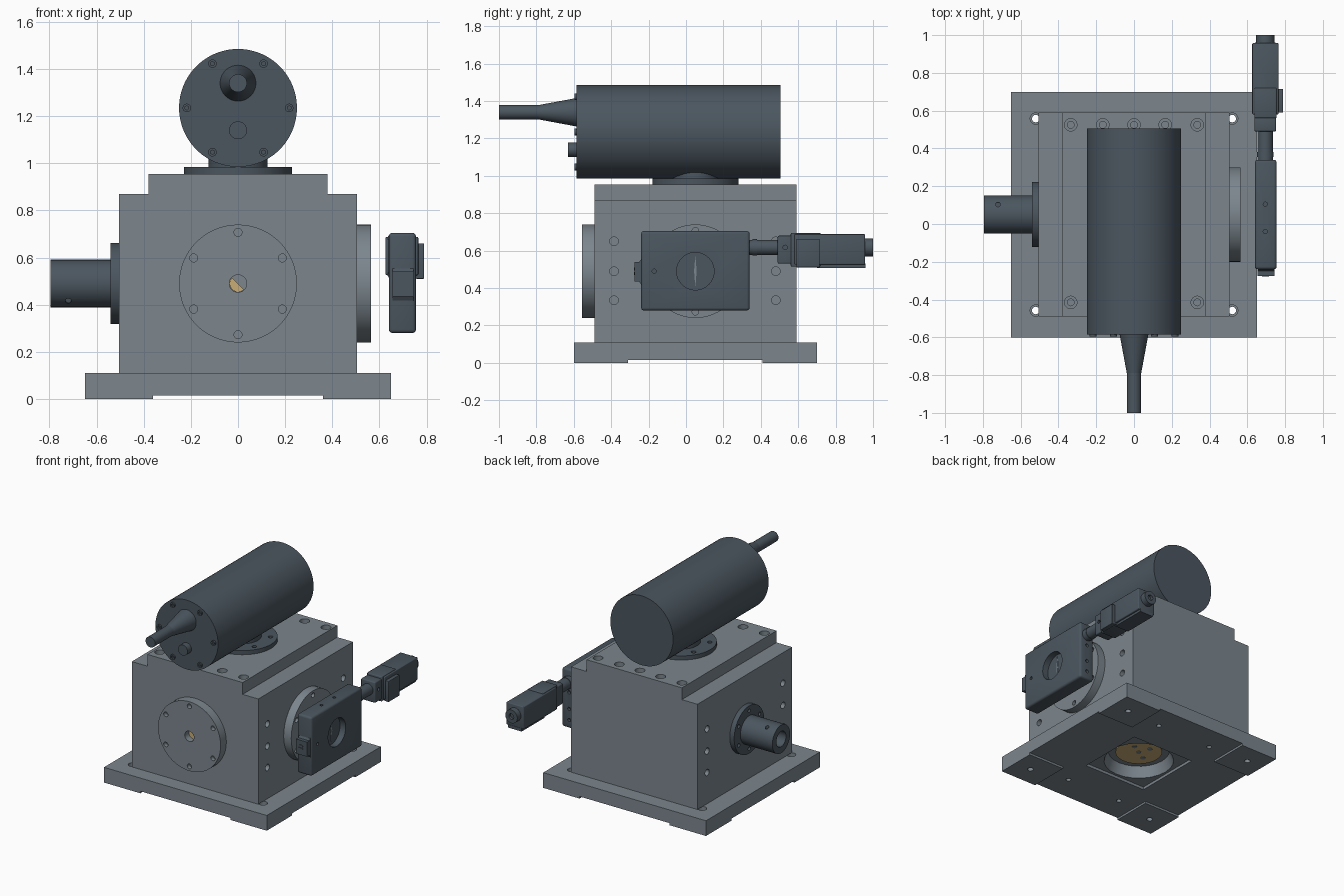
import bpy, bmesh
from math import sin, cos, radians
from mathutils import Vector, Matrix

if "Cube" in bpy.data.objects:
    bpy.data.objects.remove(bpy.data.objects["Cube"])


def material(name, rgb):
    m = bpy.data.materials.new(name)
    m.use_nodes = True
    m.diffuse_color = (*rgb, 1)
    m.node_tree.nodes["Principled BSDF"].inputs["Base Color"].default_value = (*rgb, 1)
    return m


GREY = material("light grey metal", (0.20, 0.24, 0.27))
DARK = material("dark slate metal", (0.07, 0.093, 0.114))
GOLD = material("gold", (0.58, 0.42, 0.18))
parts = []


def finish(name, bm, mat):
    bmesh.ops.recalc_face_normals(bm, faces=bm.faces)
    mesh = bpy.data.meshes.new(name)
    bm.to_mesh(mesh)
    bm.free()
    ob = bpy.data.objects.new(name, mesh)
    bpy.context.collection.objects.link(ob)
    if mat:
        mesh.materials.append(mat)
        parts.append(ob)
    return ob


def rod(name, a, b, r, mat=None, r2=None, seg=64):
    """Cylinder or cone from point a to point b."""
    a, b = Vector(a), Vector(b)
    d = b - a
    turn = Vector((0, 0, 1)).rotation_difference(d).to_matrix().to_4x4()
    bm = bmesh.new()
    bmesh.ops.create_cone(bm, cap_ends=True, segments=seg, radius1=r,
                          radius2=r if r2 is None else r2, depth=d.length,
                          matrix=Matrix.Translation((a + b) / 2) @ turn)
    return finish(name, bm, mat)


def box(name, lo, hi, mat=None, bevel=0):
    lo, hi = Vector(lo), Vector(hi)
    bm = bmesh.new()
    bmesh.ops.create_cube(bm, size=1, matrix=Matrix.Translation((lo + hi) / 2)
                          @ Matrix.Diagonal((*(hi - lo), 1)))
    if bevel:
        bmesh.ops.bevel(bm, geom=bm.edges[:], offset=bevel, segments=3,
                        profile=0.5, affect='EDGES')
    return finish(name, bm, mat)


def prism(name, pts, axis, lo, hi, mat):
    """Extrude an outline along x or y."""
    place = (lambda u, v: (lo, u, v)) if axis == 'x' else (lambda u, v: (u, lo, v))
    move = (hi - lo, 0, 0) if axis == 'x' else (0, hi - lo, 0)
    bm = bmesh.new()
    face = bm.faces.new([bm.verts.new(place(*p)) for p in pts])
    new = bmesh.ops.extrude_face_region(bm, geom=[face])["geom"]
    bmesh.ops.translate(bm, vec=move, verts=[v for v in new if isinstance(v, bmesh.types.BMVert)])
    return finish(name, bm, mat)


def cut(ob, *cutters):
    for c in cutters:
        c.hide_render = True
        mod = ob.modifiers.new("cut", 'BOOLEAN')
        mod.operation, mod.solver, mod.object = 'DIFFERENCE', 'EXACT', c
        bpy.context.view_layer.objects.active = ob
        bpy.ops.object.modifier_apply(modifier=mod.name)
        bpy.data.objects.remove(c)


def hole(a, b, r, r2=None):
    return rod("cutter", a, b, r, r2=r2, seg=24)


def ring(r, start=90):
    return [(r * cos(radians(start + 60 * k)), r * sin(radians(start + 60 * k))) for k in range(6)]


CY, CZ = 0.05, 0.49          # shared centre line of the housing
SIGNS = [(sx, sy) for sx in (-1, 1) for sy in (-1, 1)]

# Base plate with corner feet, mounting holes and a tapered opening below
base = box("base_plate", (-0.65, CY - 0.65, 0), (0.65, CY + 0.65, 0.11), GREY)
cut(base,
    box("cutter", (-0.36, -1, -0.1), (0.36, 1, 0.015)),
    box("cutter", (-1, CY - 0.36, -0.1), (1, CY + 0.36, 0.015)),
    box("cutter", (-0.25, CY - 0.25, -0.1), (0.25, CY + 0.25, 0.035)),
    hole((0, CY, 0.03), (0, CY, 0.2), 0.235, 0.17))
for sx, sy in SIGNS:
    x, y = 0.52 * sx, CY + 0.508 * sy
    cut(base, hole((x, y, -0.1), (x, y, 0.2), 0.02),
        hole((x, y, 0.07), (x, y, 0.2), 0.03),
        hole((0.22 * sx, CY + 0.47 * sy, -0.1), (0.22 * sx, CY + 0.47 * sy, 0.06), 0.017))
rod("bottom_mirror", (0, CY, 0.101), (0, CY, 0.111), 0.155, GOLD)
for i, (x, y) in enumerate([(0, 0), (0.07, 0.04), (-0.07, -0.04), (-0.03, 0.08)]):
    rod(f"bottom_mirror_stud_{i}", (x, CY + y, 0.097), (x, CY + y, 0.102), 0.016, GREY, seg=20)

# Stepped housing with bolt holes on top and on both sides
half = [(0.505, 0.11), (0.505, 0.87), (0.38, 0.87), (0.38, 0.955)]
housing = prism("housing", half + [(-x, z) for x, z in reversed(half)], 'y',
                CY - 0.54, CY + 0.54, GREY)
for y in (-0.415, 0.525):
    for x in (-0.335, -0.165, 0, 0.165, 0.335):
        cut(housing, hole((x, y, 0.92), (x, y, 1), 0.033),
            hole((x, y, 0.86), (x, y, 0.925), 0.018))
for side in (-1, 1):
    for y in (-0.385, 0.48):
        for z in (0.335, 0.49, 0.65):
            cut(housing, hole((side * 0.45, y, z), (side * 0.6, y, z), 0.023))

# Front and side round covers
front = rod("front_cover", (0, -0.49, CZ), (0, -0.555, CZ), 0.25, GREY)
side = rod("side_cover", (0.505, CY, CZ), (0.565, CY, CZ), 0.25, GREY)
cut(front, hole((0, -0.6, CZ), (0, -0.50, CZ), 0.037))
cut(side, hole((0.52, CY, CZ), (0.6, CY, CZ), 0.06))
for u, v in ring(0.217):
    cut(front, hole((u, -0.6, CZ + v), (u, -0.525, CZ + v), 0.017))
    cut(side, hole((0.535, CY + u, CZ + v), (0.6, CY + u, CZ + v), 0.017))
arc = [(0.036 * cos(radians(a)), CZ + 0.036 * sin(radians(a))) for a in range(-225, -44 + 180, 20)
       if a <= -45]
prism("window_mirror", arc, 'y', -0.509, -0.501, GOLD)

# Left output flange and hollow shaft
flange = rod("shaft_flange", (-0.505, CY, CZ), (-0.54, CY, CZ), 0.172, DARK)
for u, v in ring(0.137):
    cut(flange, hole((-0.52, CY + u, CZ + v), (-0.6, CY + u, CZ + v), 0.013))
shaft = rod("output_shaft", (-0.53, CY, CZ), (-0.795, CY, CZ), 0.101, DARK)
cut(shaft, hole((-0.56, CY, CZ), (-0.9, CY, CZ), 0.055),
    hole((-0.72, 0.103, 0.54), (-0.72, 0.103, 0.7), 0.012),
    hole((-0.72, -0.1, 0.40), (-0.72, 0.0, 0.42), 0.012))

# Cylinder unit on its round mount
mount = rod("cylinder_mount", (0, CY, 0.955), (0, CY, 0.985), 0.23, DARK)
for u, v in ring(0.185):
    cut(mount, hole((u, CY + v, 0.965), (u, CY + v, 1), 0.016))
rod("cylinder_neck", (0, CY, 0.98), (0, CY, 1.08), 0.125, DARK)
MZ = 1.235
rod("main_cylinder", (0, -0.585, MZ), (0, 0.505, MZ), 0.25, DARK, seg=96)
for i, (u, v) in enumerate(ring(0.217, 0)):
    bolt = rod(f"cylinder_bolt_{i}", (u, -0.58, MZ + v), (u, -0.596, MZ + v), 0.018, DARK, seg=24)
    cut(bolt, rod("cutter", (u, -0.588, MZ + v), (u, -0.62, MZ + v), 0.009, seg=6))
rod("cylinder_button", (0, -0.58, 1.14), (0, -0.63, 1.14), 0.038, DARK)
rod("cable_sleeve", (0, -0.58, 1.34), (0, -0.79, 1.34), 0.077, DARK, r2=0.038)
rod("cable", (0, -0.785, 1.34), (0, -1, 1.34), 0.038, DARK)

# Shutter housing with round aperture and front tab
shutter = box("shutter_housing", (0.64, -0.24, 0.28), (0.755, 0.34, 0.705), DARK, bevel=0.015)
cut(shutter, rod("cutter", (0.71, CY, CZ), (0.8, CY, CZ), 0.1),
    rod("cutter", (0.6, CY, CZ), (0.695, CY, CZ), 0.1),
    hole((0.735, -0.17, CZ), (0.8, -0.17, CZ), 0.011))
for y in (-0.04, 0.105):
    cut(shutter, hole((0.695, y, 0.69), (0.695, y, 0.75), 0.011))
for z in (0.34, 0.42, 0.54):
    cut(shutter, hole((0.695, 0.32, z), (0.695, 0.4, z), 0.012))
slit = [(-0.085, 0), (0, 0.007), (0.085, 0), (0, -0.007)]
prism("shutter_slit", [(CY + v, CZ + u) for u, v in slit], 'x', 0.708, 0.713, GREY)
prism("shutter_tab", [(-0.235, 0.41), (-0.25, 0.435), (-0.275, 0.435), (-0.275, 0.54),
                      (-0.25, 0.54), (-0.235, 0.56)], 'x', 0.655, 0.745, DARK)
screw = rod("shutter_tab_screw", (0.695, -0.27, CZ), (0.695, -0.279, CZ), 0.019, DARK, seg=24)
cut(screw, box("cutter", (0.67, -0.29, CZ - 0.003), (0.72, -0.275, CZ + 0.003)))

# Actuator behind the shutter
AX, AZ = 0.695, 0.617
rod("actuator_rod", (AX, 0.33, AZ), (AX, 0.50, AZ), 0.041, DARK, seg=32)
rod("actuator_rod_ring", (AX, 0.355, AZ), (AX, 0.38, AZ), 0.044, DARK, seg=32)
collar = box("actuator_collar", (0.637, 0.49, 0.53), (0.752, 0.57, 0.68), DARK, bevel=0.008)
cut(collar, hole((0.74, 0.53, AZ), (0.8, 0.53, AZ), 0.012))
box("actuator_block", (0.637, 0.56, 0.515), (0.755, 0.72, 0.695), DARK, bevel=0.006)
body = box("actuator_body", (0.626, 0.58, 0.525), (0.765, 0.958, 0.688), DARK, bevel=0.006)
cut(body, hole((AX, 0.605, 0.67), (AX, 0.605, 0.72), 0.016),
    box("cutter", (0.69, 0.64, 0.675), (0.7, 0.7, 0.72)))
box("actuator_foot", (0.64, 0.70, 0.508), (0.75, 0.96, 0.53), DARK)
box("actuator_side_box", (0.755, 0.59, 0.51), (0.79, 0.715, 0.66), DARK, bevel=0.004)
tip = rod("actuator_tip", (AX, 0.95, AZ), (AX, 1, AZ), 0.048, DARK, seg=32)
cut(tip, hole((AX, 0.98, AZ), (AX, 1.1, AZ), 0.02))

# Smooth round surfaces, keep edges sharp
bpy.ops.object.select_all(action='DESELECT')
for ob in parts:
    ob.select_set(True)
bpy.context.view_layer.objects.active = parts[0]
bpy.ops.object.shade_smooth_by_angle(angle=radians(30))
